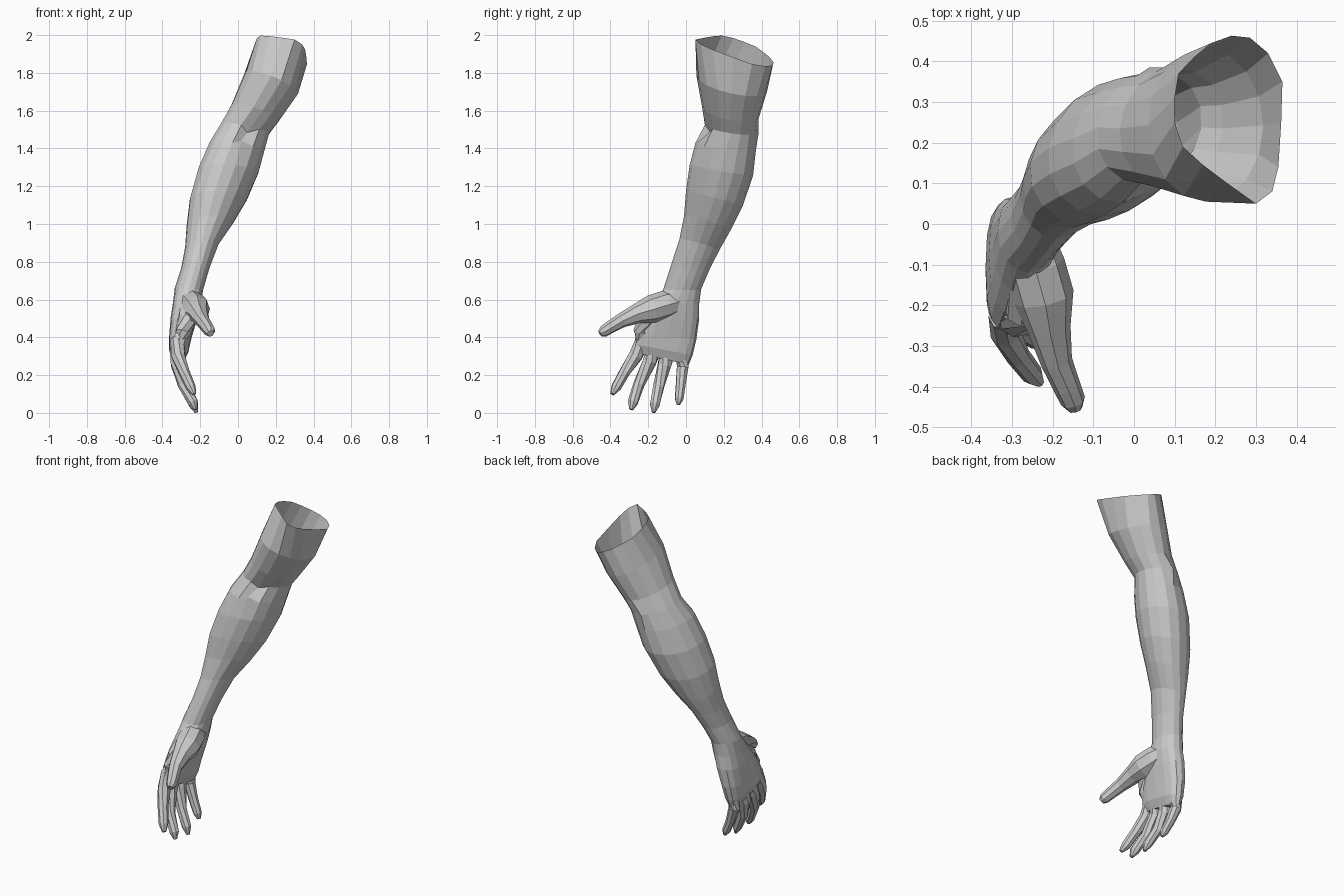
import bpy
from math import sin, cos, pi, copysign
from mathutils import Vector


def loft(name, rings, cap_start=False, cap_end=True):
    """Skin a list of equal-length vertex rings into one flat shaded mesh."""
    n = len(rings[0])
    verts = [p for r in rings for p in r]
    faces = []
    for k in range(len(rings) - 1):
        a, b = k * n, (k + 1) * n
        for i in range(n):
            j = (i + 1) % n
            faces.append((a + j, a + i, b + i, b + j))
    if cap_start:
        faces.append(tuple(range(n)))
    if cap_end:
        o = (len(rings) - 1) * n
        faces.append(tuple(o + i for i in reversed(range(n))))
    me = bpy.data.meshes.new(name)
    me.from_pydata(verts, [], faces)
    ob = bpy.data.objects.new(name, me)
    bpy.context.collection.objects.link(ob)
    return ob


def section(xl, zl, xr, zr, y0, y1, dz, power=1.0, shear=0.0, n=16):
    """Tilted (super)ellipse through a left and a right point, spanning y0..y1."""
    c = Vector(((xl + xr) / 2, (y0 + y1) / 2, (zl + zr) / 2))
    a = Vector(((xr - xl) / 2, 0, (zr - zl) / 2))
    b = Vector((shear, (y1 - y0) / 2, dz))
    f = lambda v: copysign(abs(v) ** power, v) if abs(v) > 1e-6 else 0.0
    return [c + a * f(cos(2 * pi * i / n)) + b * f(sin(2 * pi * i / n)) for i in range(n)]


def digit(name, pts, n=8):
    """Tapered tube through (x, y, z, radius) points."""
    ps = [Vector(p[:3]) for p in pts]
    rings = []
    for k, p in enumerate(ps):
        d = ps[min(k + 1, len(ps) - 1)] - ps[max(k - 1, 0)]
        q = d.to_track_quat('Z', 'Y')
        r = pts[k][3]
        rings.append([p + q @ Vector((r * cos(-2 * pi * i / n), r * sin(-2 * pi * i / n), 0))
                      for i in range(n)])
    return loft(name, rings, cap_start=True)


# Arm: open upper rim lying in a slanted plane
rim = [(.362, .25), (.365, .35), (.33, .42), (.285, .458), (.24, .463), (.19, .445),
       (.148, .41), (.11, .37), (.10, .31), (.10, .25), (.12, .19), (.17, .145),
       (.23, .10), (.30, .05), (.34, .08), (.355, .14)]
rings = [[Vector((x, y, 2.111 - .39 * x - .35 * y)) for x, y in rim]]

# Elbow, forearm, wrist
S = [
    (.035, 1.80, .318, 1.69, .055, .43, -.04),
    (-.035, 1.63, .22, 1.55, .085, .385, -.03, 1, .01),
    (-.09, 1.53, .165, 1.48, .10, .375, -.02, 1, .02),
    (-.15, 1.43, .14, 1.39, .05, .37, -.02, 1, .025),
    (-.21, 1.29, .11, 1.28, .02, .355, -.03, 1, .025),
    (-.255, 1.13, .05, 1.14, .0, .30, -.04, 1, .02),
    (-.272, .99, -.02, 1.02, -.01, .235, -.04, 1, .01),
    (-.28, .877, -.10, .90, -.035, .175, -.03),
    (-.30, .77, -.15, .77, -.08, .125, -.01),
    (-.335, .66, -.185, .65, -.12, .08, 0),
    # Palm
    (-.345, .58, -.195, .58, -.17, .07, 0, .85),
    (-.357, .50, -.215, .50, -.225, .07, 0, .8),
    (-.365, .40, -.245, .40, -.265, .055, -.01, .75),
    (-.365, .335, -.26, .335, -.275, .035, -.03, .75),
    (-.345, .285, -.285, .285, -.255, .015, -.03, .75),
]
rings += [section(*s) for s in S]
# Inner elbow crease and elbow point
rings[3][13] += Vector((-.02, .02, -.03))
rings[4][13] += Vector((-.01, .01, .02))
rings[3][4] += Vector((-.02, .01, 0))
loft("arm_and_palm", rings)

# Fingers and thumb
digit("index_finger", [(-.318, -.225, .39, .040), (-.316, -.268, .30, .038),
                       (-.285, -.325, .215, .030), (-.25, -.37, .135, .027),
                       (-.232, -.39, .10, .012)])
digit("middle_finger", [(-.318, -.16, .37, .042), (-.322, -.193, .27, .038),
                        (-.29, -.25, .15, .030), (-.238, -.282, .055, .028),
                        (-.225, -.29, .018, .011)])
digit("ring_finger", [(-.318, -.09, .35, .042), (-.318, -.115, .25, .037),
                      (-.285, -.145, .14, .030), (-.235, -.165, .045, .027),
                      (-.22, -.172, .003, .010)])
digit("little_finger", [(-.318, -.015, .34, .040), (-.318, -.018, .24, .033),
                        (-.285, -.028, .15, .027), (-.25, -.036, .075, .024),
                        (-.238, -.04, .045, .010)])
# Thumb with the ball of the palm buried into the hand
digit("thumb", [(-.265, 0, .60, .05), (-.245, -.10, .575, .075),
                (-.222, -.18, .55, .075), (-.208, -.26, .525, .053),
                (-.19, -.34, .49, .039), (-.165, -.40, .455, .034),
                (-.15, -.435, .432, .031), (-.145, -.455, .42, .018)])
# Skin web between the thumb and the index knuckle
digit("thumb_web", [(-.27, -.14, .55, .05), (-.27, -.215, .49, .05),
                    (-.29, -.235, .43, .045), (-.30, -.235, .38, .03)])
